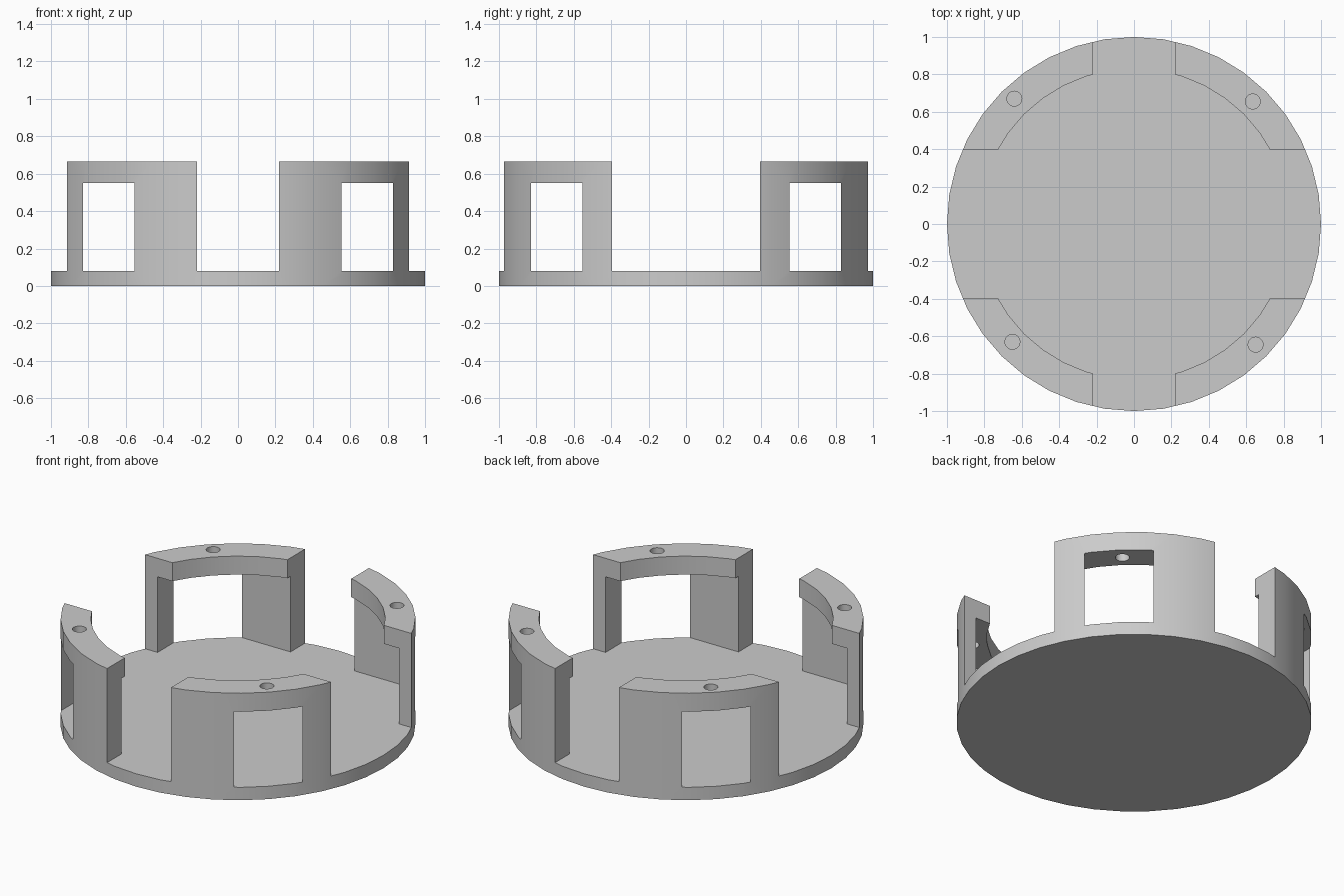
import bpy

cube = bpy.data.objects.get("Cube")
if cube:
    bpy.data.objects.remove(cube, do_unlink=True)

FLOOR, LIP, TOP = 0.08, 0.55, 0.665
OUTER, INNER = 1.0, 0.83

grey = bpy.data.materials.new("plain_grey")
grey.use_nodes = True
grey.diffuse_color = (0.6, 0.6, 0.6, 1)
grey.node_tree.nodes["Principled BSDF"].inputs["Base Color"].default_value = (0.6, 0.6, 0.6, 1)


def cylinder(name, radius, z0, z1, x=0, y=0, sides=40):
    bpy.ops.mesh.primitive_cylinder_add(vertices=sides, radius=radius, depth=z1 - z0,
                                        location=(x, y, (z0 + z1) / 2))
    obj = bpy.context.object
    obj.name = name
    return obj


def box(name, half_x, half_y, z0, z1):
    bpy.ops.mesh.primitive_cube_add(size=2, location=(0, 0, (z0 + z1) / 2))
    obj = bpy.context.object
    obj.name = name
    obj.scale = (half_x, half_y, (z1 - z0) / 2)
    bpy.ops.object.transform_apply(location=False, rotation=False, scale=True)
    return obj


def carve(target, cutter):
    mod = target.modifiers.new("carve", "BOOLEAN")
    mod.operation = "DIFFERENCE"
    mod.solver = "EXACT"
    mod.object = cutter
    bpy.context.view_layer.objects.active = target
    bpy.ops.object.modifier_apply(modifier=mod.name)
    bpy.data.objects.remove(cutter, do_unlink=True)


# Round holder: disc floor and surrounding wall as one solid
holder = cylinder("round_holder", OUTER, 0, TOP)

# Round opening, then a square pocket whose corners break through as windows
carve(holder, cylinder("opening_cutter", INNER, FLOOR, 1))
carve(holder, box("pocket_cutter", INNER, INNER, FLOOR, LIP))

# Crossing gaps that split the wall into four corner brackets
carve(holder, box("front_gap_cutter", 0.22, 1.2, FLOOR, 1))
carve(holder, box("side_gap_cutter", 1.2, 0.395, FLOOR, 1))

# Screw holes through the lip of each bracket
for x, y in [(0.635, 0.655), (-0.64, 0.67), (-0.65, -0.63), (0.65, -0.645)]:
    carve(holder, cylinder("screw_hole_cutter", 0.04, LIP - 0.1, 1, x, y, 24))

# Finish
holder.data.materials.clear()
holder.data.materials.append(grey)
bpy.ops.object.select_all(action="DESELECT")
holder.select_set(True)
bpy.context.view_layer.objects.active = holder
bpy.ops.object.shade_smooth_by_angle()
